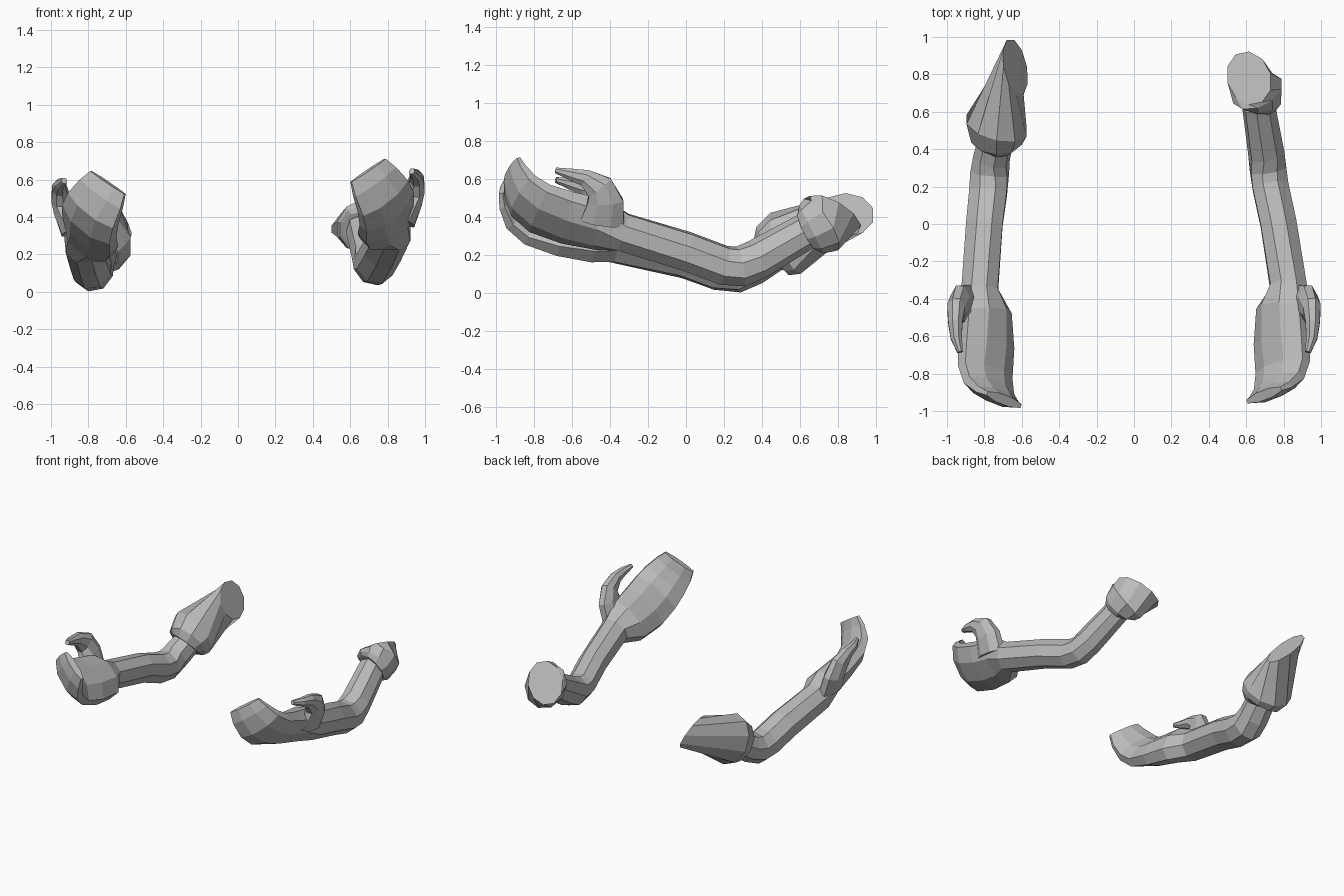
import bpy, bmesh, math
from mathutils import Vector

cube = bpy.data.objects.get("Cube")
if cube:
    bpy.data.objects.remove(cube)

# Single plain grey
GREY = (0.5, 0.5, 0.5, 1.0)
grey = bpy.data.materials.new("plain_grey")
grey.use_nodes = True
grey.diffuse_color = GREY
grey.node_tree.nodes["Principled BSDF"].inputs["Base Color"].default_value = GREY


def loft(name, sections, width_axis, sides=8):
    """Skin rings along a path; a ring has a centre and two radii or two half-axis vectors."""
    bm = bmesh.new()
    centres = [Vector(s[0]) for s in sections]
    grow = 1 / math.cos(math.pi / sides)
    rings = []
    for i, (c, a, b) in enumerate(sections):
        if isinstance(a, tuple):
            u, v = Vector(a), Vector(b)
        else:
            d = (centres[min(i + 1, len(centres) - 1)] - centres[max(i - 1, 0)]).normalized()
            w = Vector(width_axis)
            u = (w - d * w.dot(d)).normalized()
            v = u.cross(d) * b
            u = u * a
        ring = []
        for k in range(sides):
            t = 2 * math.pi * (k + 0.5) / sides
            ring.append(bm.verts.new(centres[i] + (u * math.cos(t) + v * math.sin(t)) * grow))
        rings.append(ring)
    for r, q in zip(rings, rings[1:]):
        for k in range(sides):
            j = (k + 1) % sides
            bm.faces.new((r[k], r[j], q[j], q[k]))
    bm.faces.new(rings[0])
    bm.faces.new(rings[-1])
    bmesh.ops.recalc_face_normals(bm, faces=bm.faces)
    mesh = bpy.data.meshes.new(name)
    bm.to_mesh(mesh)
    bm.free()
    mesh.materials.append(grey)
    obj = bpy.data.objects.new(name, mesh)
    bpy.context.collection.objects.link(obj)
    return obj


def placed(sections, side, shift):
    """Mirror sections to a side and move them."""
    return [((side * x, y + shift[0], z + shift[1]), a, b) for (x, y, z), a, b in sections]


# Mitten hand, from curled fingertips to wrist
hand = [
    ((0.695, -0.915, 0.65), 0.115, 0.025),
    ((0.73, -0.90, 0.59), 0.14, 0.04),
    ((0.775, -0.855, 0.51), 0.16, 0.06),
    ((0.795, -0.77, 0.445), 0.17, 0.07),
    ((0.79, -0.62, 0.395), 0.17, 0.085),
    ((0.795, -0.45, 0.36), 0.155, 0.10),
    ((0.825, -0.33, 0.32), 0.095, 0.10),
]

# Hooked thumb, from tip to its broad base in the palm
thumb = [
    ((0.93, -0.685, 0.645), 0.015, 0.015),
    ((0.95, -0.61, 0.625), 0.03, 0.03),
    ((0.955, -0.53, 0.605), 0.038, 0.045),
    ((0.95, -0.455, 0.555), 0.048, 0.075),
    ((0.93, -0.425, 0.48), 0.055, 0.095),
    ((0.89, -0.44, 0.37), 0.055, 0.115),
]

# Forearm, elbow and upper arm for each side
left_limb = [
    ((0.773, 0.0, 0.22), 0.09, 0.105),
    ((0.73, 0.2, 0.145), 0.09, 0.105),
    ((0.717, 0.29, 0.14), 0.09, 0.105),
    ((0.707, 0.38, 0.18), 0.088, 0.10),
    ((0.665, 0.64, 0.33), 0.08, 0.09),
]
right_limb = [
    ((-0.80, 0.0, 0.18), 0.092, 0.105),
    ((-0.78, 0.17, 0.12), 0.097, 0.105),
    ((-0.772, 0.27, 0.11), 0.097, 0.105),
    ((-0.762, 0.35, 0.145), 0.09, 0.10),
    ((-0.735, 0.47, 0.22), 0.085, 0.095),
]

loft("left_arm", hand + left_limb, (0.74, 0.28, 0.61))
loft("right_arm", placed(hand, -1, (-0.025, -0.065)) + right_limb, (0.74, -0.28, -0.61))
loft("left_thumb", thumb, (1, 0, 0))
loft("right_thumb", placed(thumb, -1, (0.0, -0.05)), (1, 0, 0))

# Short sleeve with a tilted end
loft("left_sleeve", [
    ((0.66, 0.64, 0.325), 0.10, 0.11),
    ((0.665, 0.66, 0.335), 0.12, 0.135),
    ((0.66, 0.71, 0.36), 0.137, 0.155),
    ((0.615, 0.78, 0.415), (0.115, -0.02, 0.08), (0.0, -0.135, 0.055)),
], (1, 0, 0), 10)

# Long sleeve with an end cut along its inner side
loft("right_sleeve", [
    ((-0.74, 0.44, 0.205), 0.10, 0.11),
    ((-0.735, 0.455, 0.22), 0.135, 0.145),
    ((-0.735, 0.525, 0.262), 0.165, 0.17),
    ((-0.635, 0.84, 0.41), (0.025, -0.145, 0.0), (-0.06, 0.0, 0.11)),
], (1, 0, 0), 10)
